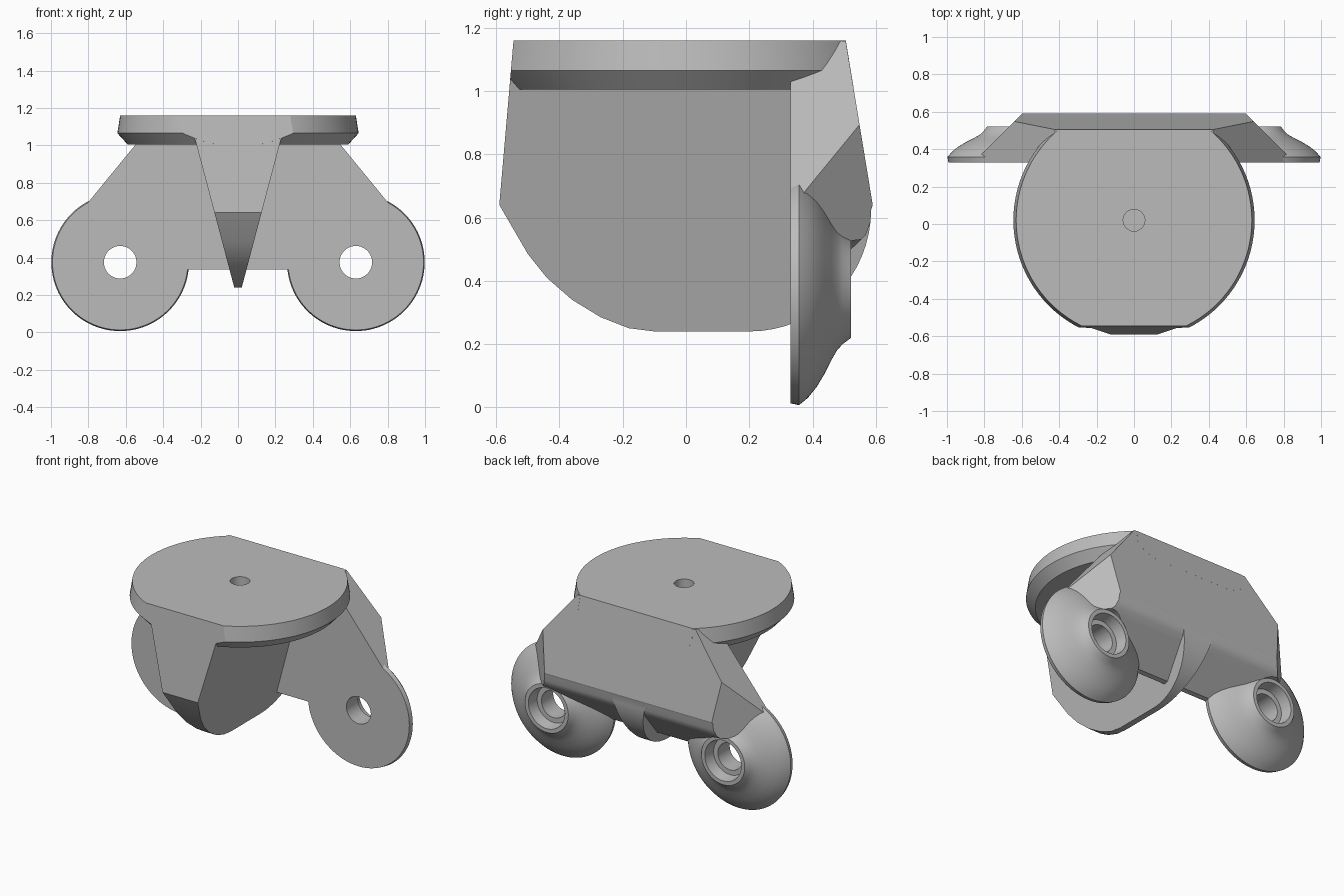
import bpy, bmesh
from math import cos, sin, pi
from mathutils import Vector

cube = bpy.data.objects.get("Cube")
if cube:
    bpy.data.objects.remove(cube)

grey = bpy.data.materials.new("plain_grey")
grey.use_nodes = True
COLOUR = (0.5, 0.5, 0.5, 1)
grey.diffuse_color = COLOUR
grey.node_tree.nodes["Principled BSDF"].inputs["Base Color"].default_value = COLOUR

TOP = 1.16
BACK_PLANE = ((0, 0.505, TOP), (0, 0.52, 0.085))
FRONT_PLANE = ((0, -0.545, TOP), (0, -0.52, 0.045))


def finish(bm, name):
    bmesh.ops.recalc_face_normals(bm, faces=bm.faces)
    mesh = bpy.data.meshes.new(name)
    bm.to_mesh(mesh)
    bm.free()
    obj = bpy.data.objects.new(name, mesh)
    bpy.context.collection.objects.link(obj)
    mesh.materials.append(grey)
    return obj


def slice_off(bm, planes):
    """Remove everything on the normal side of each plane and cap the cut."""
    for point, normal in planes:
        bmesh.ops.bisect_plane(bm, geom=bm.verts[:] + bm.edges[:] + bm.faces[:],
                               plane_co=Vector(point), plane_no=Vector(normal).normalized(),
                               clear_outer=True)
        bmesh.ops.holes_fill(bm, edges=[e for e in bm.edges if e.is_boundary])


def extrude_side_profile(points, half_width):
    bm = bmesh.new()
    face = bm.faces.new([bm.verts.new((-half_width, y, z)) for y, z in points])
    new = bmesh.ops.extrude_face_region(bm, geom=[face])["geom"]
    bmesh.ops.translate(bm, vec=(2 * half_width, 0, 0),
                        verts=[v for v in new if isinstance(v, bmesh.types.BMVert)])
    return bm


def lathe(profile, place, ring=True, steps=96):
    """Turn (radius, height) points; ring joins last to first, otherwise the ends are capped."""
    bm = bmesh.new()
    rows = [[bm.verts.new(place(r * cos(2 * pi * i / steps), r * sin(2 * pi * i / steps), h))
             for i in range(steps)] for r, h in profile]
    pairs = list(zip(rows, rows[1:]))
    if ring:
        pairs.append((rows[-1], rows[0]))
    else:
        bm.faces.new(rows[0])
        bm.faces.new(rows[-1])
    for a, b in pairs:
        for i in range(steps):
            j = (i + 1) % steps
            bm.faces.new((a[i], a[j], b[j], b[i]))
    return bm


def cut(obj, cutter):
    cutter.hide_render = True
    cutter.hide_set(True)
    cutter.display_type = 'WIRE'
    mod = obj.modifiers.new("cut", 'BOOLEAN')
    mod.operation = 'DIFFERENCE'
    mod.solver = 'EXACT'
    mod.object = cutter


def upright(a, b, h):
    return (a, b + 0.02, h)


# Top plate: bevelled disc with a centre hole, trimmed flat at front and back
bm = lathe([(0.058, 1.005), (0.59, 1.005), (0.645, 1.065), (0.63, TOP), (0.058, TOP)], upright)
slice_off(bm, [FRONT_PLANE, BACK_PLANE])
top_plate = finish(bm, "top_plate")

# Central rib: rounded side profile tapering to a narrow keel
INNER_TOP = TOP - 0.002
rear_arc = [(0.2 + 0.385 * sin(t * pi / 32), 0.625 - 0.385 * cos(t * pi / 32))
            for t in range(17)]
front_curve = [(-0.59, 0.64), (-0.5, 0.485), (-0.44, 0.41), (-0.36, 0.34),
               (-0.27, 0.285), (-0.18, 0.25), (-0.1, 0.24)]
bm = extrude_side_profile([(-0.545, INNER_TOP)] + front_curve + rear_arc
                          + [(0.59, 0.64), (0.505, INNER_TOP)], 0.5)
slice_off(bm, [((s * 0.02, 0, 0.24), (s, 0, -0.265)) for s in (-1, 1)])
rib = finish(bm, "central_rib")
cut(rib, finish(lathe([(0.058, 0.8), (0.058, 1.3)], upright, ring=False), "pivot_hole_cutter"))

# Rear body: sloped shoulders, chamfered rear corners, undercut lower edge
body_arc = [p for p in rear_arc if p[1] > 0.55]
bm = extrude_side_profile([(0.33, INNER_TOP), (0.33, 0.335), (0.36, 0.34), (0.568, 0.545)]
                          + body_arc + [(0.59, 0.64), (0.505, INNER_TOP)], 1.0)
for s in (-1, 1):
    slice_off(bm, [((s * 0.42, 0, TOP), (s, 0, 0.82)),
                   ((s * 0.63, 0.557, 0), (s, 1, 0))])
body = finish(bm, "rear_body")

# Feet: domed round pads with a countersunk through hole
foot_profile = [(0.087, 0.33), (0.362, 0.33), (0.368, 0.357), (0.345, 0.385), (0.31, 0.413),
                (0.27, 0.437), (0.225, 0.46), (0.195, 0.477), (0.175, 0.495), (0.155, 0.522),
                (0.13, 0.522), (0.118, 0.45), (0.087, 0.45)]
bore_profile = [(0.087, 0.2), (0.087, 0.45), (0.118, 0.45), (0.13, 0.522),
                (0.155, 0.522), (0.155, 0.8)]
for side, s in (("left", 1), ("right", -1)):
    def sideways(a, b, h, s=s):
        return (s * 0.63 + a, h, 0.375 + b)
    finish(lathe(foot_profile, sideways), side + "_foot")
    cut(body, finish(lathe(bore_profile, sideways, ring=False), side + "_bore_cutter"))

# Smooth the round surfaces, keep hard edges
bpy.ops.object.select_all(action='DESELECT')
for obj in bpy.context.scene.objects:
    if obj.type == 'MESH' and not obj.hide_render:
        obj.select_set(True)
        bpy.context.view_layer.objects.active = obj
bpy.ops.object.shade_smooth_by_angle(angle=0.45)
